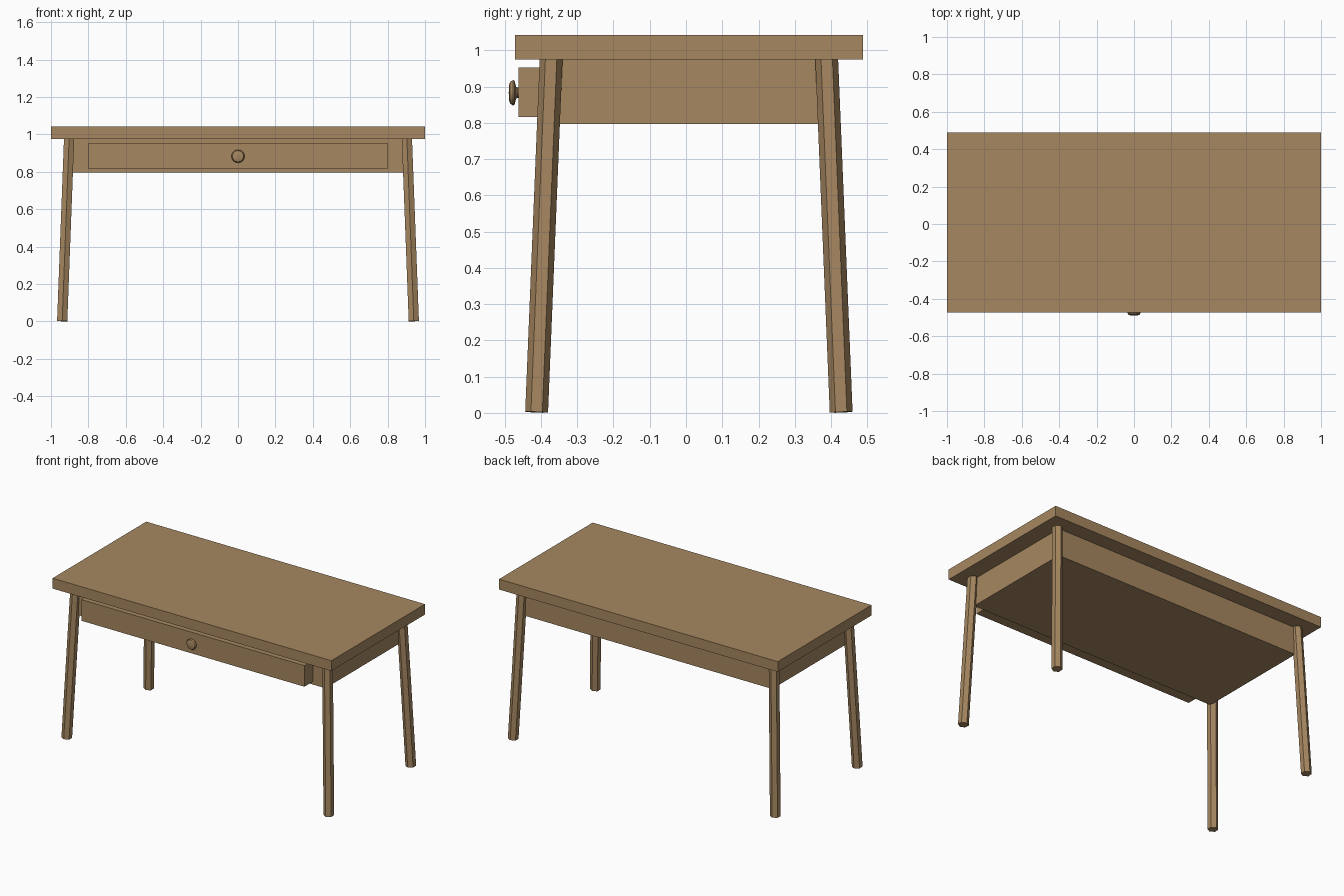
import bpy, bmesh, math
from mathutils import Vector

if "Cube" in bpy.data.objects:
    bpy.data.objects.remove(bpy.data.objects["Cube"])

wood = bpy.data.materials.new("warm wood")
wood.diffuse_color = (0.381, 0.242, 0.117, 1)
wood.use_nodes = True
wood.node_tree.nodes["Principled BSDF"].inputs["Base Color"].default_value = wood.diffuse_color


def make(name, bm):
    bmesh.ops.recalc_face_normals(bm, faces=bm.faces)
    me = bpy.data.meshes.new(name)
    bm.to_mesh(me)
    bm.free()
    me.materials.append(wood)
    ob = bpy.data.objects.new(name, me)
    bpy.context.collection.objects.link(ob)
    return ob


def box(name, lo, hi):
    bm = bmesh.new()
    bmesh.ops.create_cube(bm, size=1)
    for v in bm.verts:
        v.co = [a + (c + 0.5) * (b - a) for a, b, c in zip(lo, hi, v.co)]
    return make(name, bm)


def leg(name, sx, sy):
    # hexagonal prism with points along y, splayed outwards, ends square to its axis
    top = Vector((sx * 0.903, 0.008 + sy * 0.38, 0.978))
    foot = Vector((sx * 0.94, 0.008 + sy * 0.42, 0.002))
    axis = (foot - top).normalized()
    u = (Vector((0, 1, 0)) - axis * axis.y).normalized()
    w = axis.cross(u)
    bm = bmesh.new()
    rings = []
    for c in (top, foot):
        rings.append([bm.verts.new(c + 0.0315 * (u * math.cos(i * math.pi / 3) + w * math.sin(i * math.pi / 3)))
                      for i in range(6)])
    for i in range(6):
        j = (i + 1) % 6
        bm.faces.new((rings[0][i], rings[0][j], rings[1][j], rings[1][i]))
    for r in rings:
        bm.faces.new(r)
    return make(name, bm)


# Tabletop, apron body and drawer front
box("table_top", (-1, -0.472, 0.975), (1, 0.488, 1.042))
box("apron_body", (-0.89, -0.375, 0.797), (0.89, 0.387, 0.976))
box("drawer_front", (-0.8, -0.462, 0.816), (0.8, -0.37, 0.953))

# Four splayed legs
for sy, end in ((-1, "front"), (1, "back")):
    for sx, side in ((-1, "left"), (1, "right")):
        leg(f"{end}_{side}_leg", sx, sy)

# Turned drawer knob: (radius, y) profile spun around the y axis
profile = [(0, -0.489), (0.022, -0.488), (0.030, -0.485), (0.035, -0.477),
           (0.033, -0.473), (0.017, -0.469), (0.014, -0.465), (0.014, -0.458)]
bm = bmesh.new()
vs = [bm.verts.new((r, y, 0.883)) for r, y in profile]
es = [bm.edges.new(p) for p in zip(vs, vs[1:])]
bmesh.ops.spin(bm, geom=vs + es, cent=(0, 0, 0.883), axis=(0, 1, 0),
               angle=2 * math.pi, steps=24, use_merge=True)
bmesh.ops.remove_doubles(bm, verts=bm.verts, dist=0.0001)
knob = make("drawer_knob", bm)
bpy.context.view_layer.objects.active = knob
knob.select_set(True)
bpy.ops.object.shade_smooth_by_angle(angle=math.radians(30))
